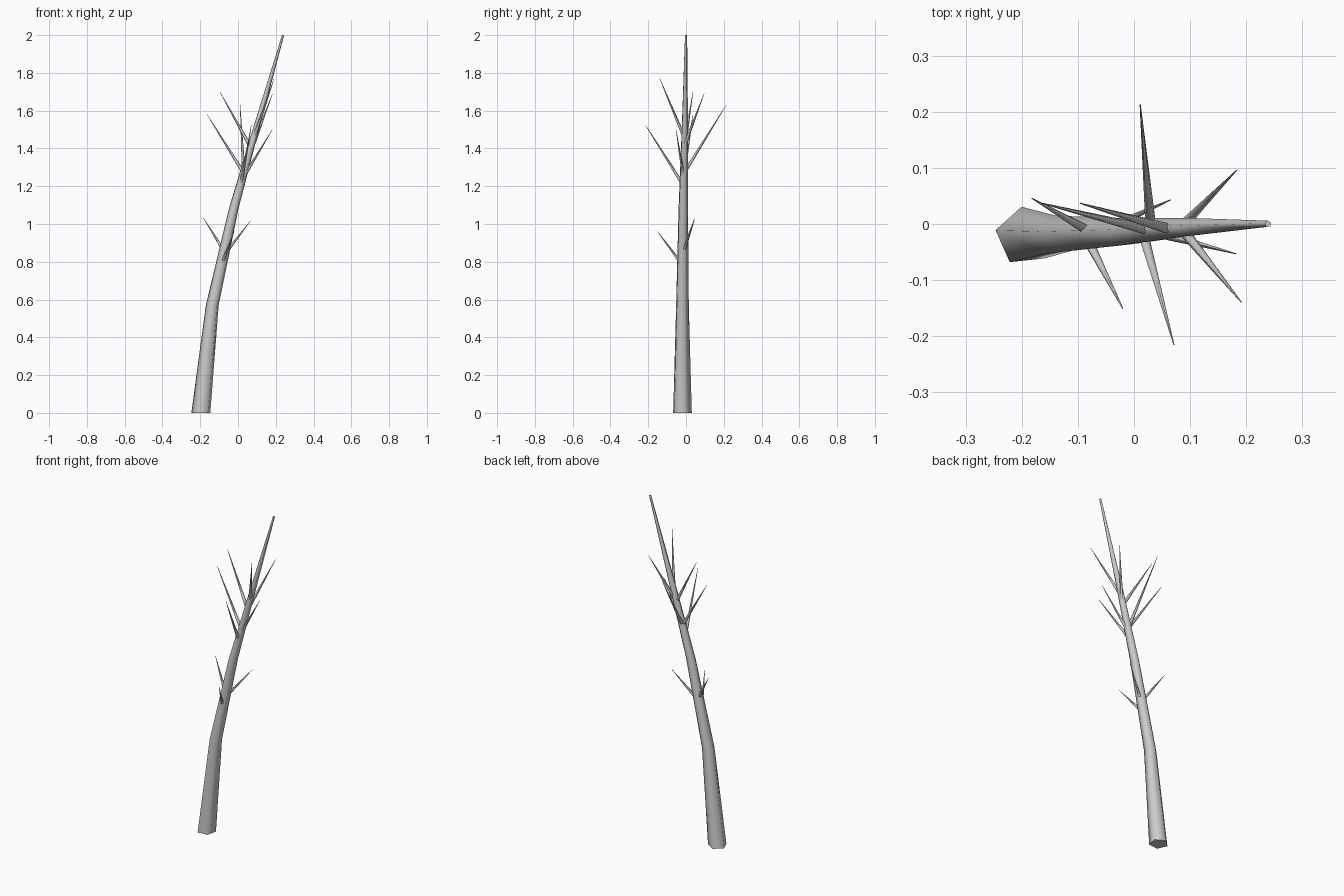
import bpy, bmesh, math
from mathutils import Vector

if "Cube" in bpy.data.objects:
    bpy.data.objects.remove(bpy.data.objects["Cube"])


def tapered_limb(name, rings, sides, phase, level=True):
    """Loft rings (centre, radius) into a capped, smooth-sided limb."""
    bm = bmesh.new()
    axis = Vector((0, 0, 1))
    if not level:
        axis = (Vector(rings[-1][0]) - Vector(rings[0][0])).normalized()
    turn = Vector((0, 0, 1)).rotation_difference(axis)
    loops = []
    for centre, r in rings:
        loop = []
        for i in range(sides):
            a = phase + math.tau * i / sides
            offset = turn @ Vector((r * math.cos(a), r * math.sin(a), 0))
            loop.append(bm.verts.new(Vector(centre) + offset))
        loops.append(loop)
    for lo, hi in zip(loops, loops[1:]):
        for i in range(sides):
            j = (i + 1) % sides
            bm.faces.new((lo[i], lo[j], hi[j], hi[i])).smooth = True
    bm.faces.new(loops[0][::-1])
    bm.faces.new(loops[-1])
    mesh = bpy.data.meshes.new(name)
    bm.to_mesh(mesh)
    bm.free()
    obj = bpy.data.objects.new(name, mesh)
    bpy.context.collection.objects.link(obj)
    return obj


# Leaning five-sided trunk
tapered_limb("trunk", [
    ((-0.195, -0.022, 0.0), 0.053),
    ((-0.135, -0.021, 0.57), 0.036),
    ((-0.022, -0.016, 1.08), 0.027),
    ((0.095, -0.007, 1.50), 0.018),
    ((0.239, 0.0, 2.0), 0.006),
], 5, math.radians(24))

# Straight bare twigs: start inside the trunk, tip
twigs = [
    # lower cluster
    ((-0.075, -0.015, 0.86), (-0.182, 0.046, 1.03)),
    ((-0.070, -0.018, 0.84), (0.065, 0.043, 1.015)),
    ((-0.085, -0.025, 0.79), (-0.020, -0.151, 0.96)),
    # middle cluster
    ((0.030, -0.012, 1.27), (-0.164, 0.037, 1.58)),
    ((0.025, -0.012, 1.24), (0.182, -0.053, 1.50)),
    ((0.030, -0.005, 1.28), (0.011, 0.213, 1.63)),
    ((0.016, -0.018, 1.21), (0.071, -0.215, 1.525)),
    # upper cluster
    ((0.060, -0.008, 1.42), (-0.096, 0.037, 1.70)),
    ((0.085, -0.003, 1.43), (0.183, 0.096, 1.69)),
    ((0.090, -0.015, 1.47), (0.191, -0.139, 1.77)),
]
for n, (start, tip) in enumerate(twigs, 1):
    tapered_limb(f"twig_{n}", [(start, 0.010), (tip, 0.001)], 5, 0.4, level=False)
